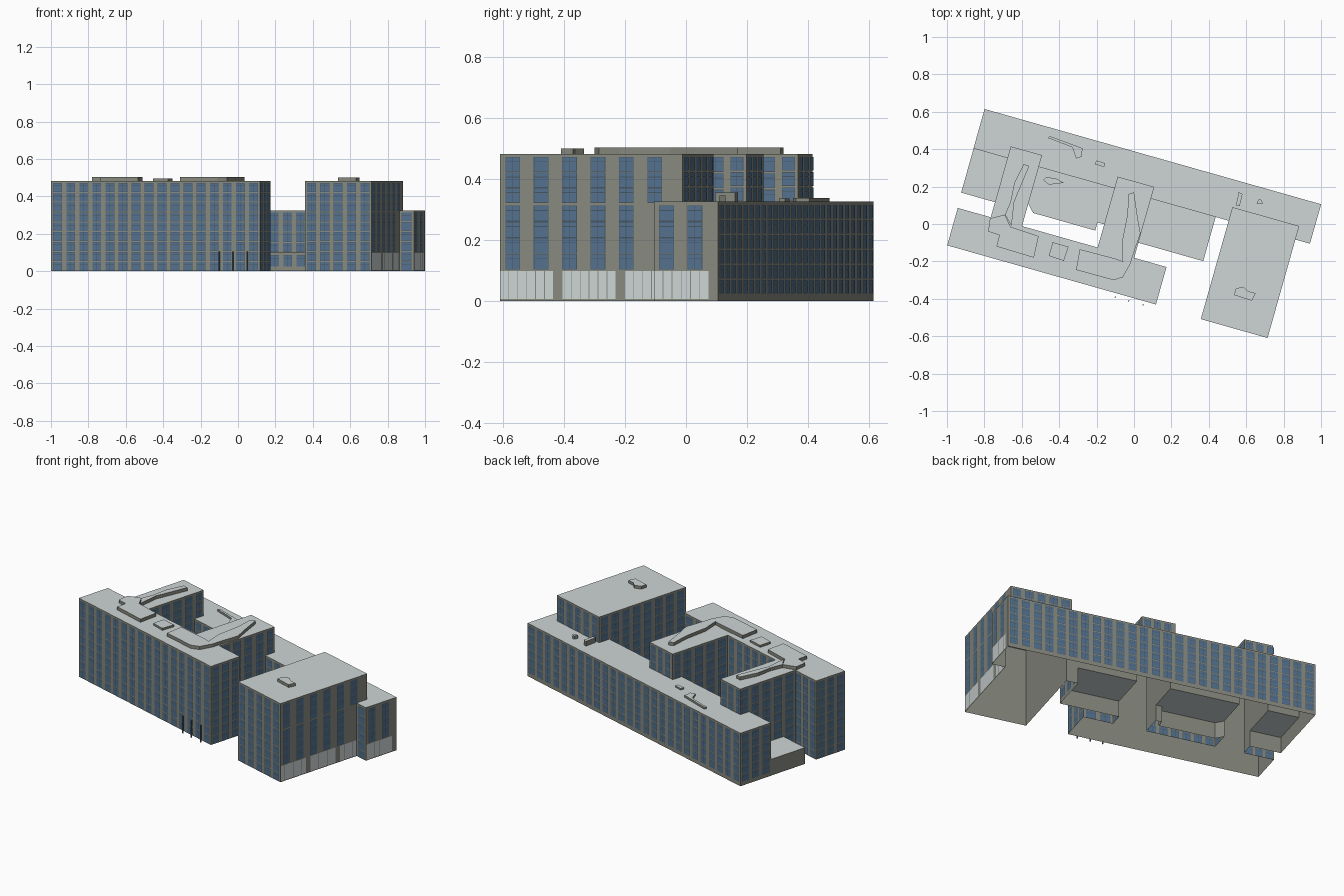
import bpy, bmesh, math
from mathutils import Vector

if "Cube" in bpy.data.objects:
    bpy.data.objects.remove(bpy.data.objects["Cube"])

C, S = math.cos(math.radians(15.8)), math.sin(math.radians(15.8))
FLOOR = 0.0533


def world(u, v):
    """Building grid (u along the long side, v to the back) to world xy."""
    return Vector((u * C + v * S, -u * S + v * C))


def material(name, rgb):
    m = bpy.data.materials.new(name)
    m.diffuse_color = (*rgb, 1)
    m.use_nodes = True
    m.node_tree.nodes["Principled BSDF"].inputs["Base Color"].default_value = m.diffuse_color
    return m


WALL = material("wall_stone", (0.24, 0.25, 0.21))
ROOF = material("roof_grey", (0.62, 0.67, 0.67))
GLASS = material("blue_glass", (0.085, 0.165, 0.27))
FRAME = material("dark_frame", (0.06, 0.09, 0.12))
PALE = material("pale_panel", (0.60, 0.66, 0.66))


def finish(name, bm, mats):
    mesh = bpy.data.meshes.new(name)
    bm.to_mesh(mesh)
    bm.free()
    for m in mats:
        mesh.materials.append(m)
    ob = bpy.data.objects.new(name, mesh)
    bpy.context.collection.objects.link(ob)
    return ob


def prism(name, pts, z0, z1, bottom=True, grid=True, mats=(WALL, ROOF)):
    """Upright prism over a counter-clockwise outline, with its own roof colour."""
    bm = bmesh.new()
    xy = [world(*p) if grid else Vector(p) for p in pts]
    lo = [bm.verts.new((*p, z0)) for p in xy]
    hi = [bm.verts.new((*p, z1)) for p in xy]
    n = len(xy)
    for i in range(n):
        j = (i + 1) % n
        bm.faces.new((lo[i], lo[j], hi[j], hi[i]))
    bm.faces.new(hi).material_index = 1
    if bottom:
        bm.faces.new(lo[::-1])
    return finish(name, bm, mats)


def rect(u0, u1, v0, v1):
    return [(u0, v0), (u1, v0), (u1, v1), (u0, v1)]


def panel(bm, a, d, n, s0, s1, z0, z1, off, mat):
    """Flat panel on a wall, from s0 to s1 along it, lifted off by a hair."""
    p, q = a + d * s0 + n * off, a + d * s1 + n * off
    vs = [bm.verts.new(c) for c in ((*p, z0), (*q, z0), (*q, z1), (*p, z1))]
    bm.faces.new(vs).material_index = mat


def facade(name, a, b, z0, z1, pitch=0.073, ratio=0.68, base=0.0, fill=0.9, fixed=False):
    """Window grid on the wall from a to b (outside on the right-hand side)."""
    a, b = world(*a), world(*b)
    length = (b - a).length
    d = (b - a).normalized()
    n = Vector((d.y, -d.x))
    cols = max(1, int(length / pitch) if fixed else round(length / pitch))
    step = pitch if fixed else length / cols
    rows = max(1, round((z1 - z0 - base) / FLOOR))
    fh = (z1 - z0 - base) / rows
    w = step * ratio
    g = 0.002
    bm = bmesh.new()
    for i in range(cols):
        s = (i + 0.45) * step - w / 2 if fixed else (i + 0.5) * step - w / 2
        for r in range(rows):
            z = z0 + base + (r + (1 - fill) / 2) * fh
            h = fh * fill
            panel(bm, a, d, n, s, s + w, z, z + h, 0.001, 1)
            mid = s + w / 2
            for x0, x1 in ((s + g, mid - g / 3), (mid + g / 3, s + w - g)):
                panel(bm, a, d, n, x0, x1, z + g, z + h * 0.66, 0.002, 0)
                panel(bm, a, d, n, x0, x1, z + h * 0.71, z + h - g, 0.002, 0)
    if base:  # pale ground-floor panels
        k = max(1, round(length / 0.031))
        for i in range(k):
            if i % 7 != 6:
                panel(bm, a, d, n, (i + 0.04) * length / k, (i + 0.96) * length / k,
                      z0 + 0.006, z0 + base - 0.004, 0.002, 2)
    return finish(name, bm, (GLASS, FRAME, PALE))


LOW, HIGH, ATR, E = 0.325, 0.482, 0.10, 0.853
EAST = dict(pitch=0.0967, ratio=0.52, base=0.102, fill=0.98, fixed=True)

# Volumes, overlapping so that they merge into one shell
comb = [(-.93, -.382), (.23, -.382), (.23, -.174), (.05, -.174), (.05, .22), (-.153, .22),
        (-.153, -.174), (-.573, -.174), (-.573, .22), (-.747, .22), (-.747, -.174), (-.93, -.174)]
shell = prism("building_shell", rect(-0.936, 0.934, 0.155, 0.374), 0, LOW)
volumes = [
    prism("comb_volume", comb, 0, HIGH),
    prism("east_block_volume", rect(0.482, E, -0.392, 0.23), 0, HIGH),
    prism("west_hall_volume", rect(-0.935, -0.72, -0.09, 0.18), 0, ATR),
    prism("court_hall_volume", [(-.535, -.09), (-.19, -.09), (-.19, -.045), (-.13, -.045),
                                (-.13, .18), (-.6, .18), (-.6, -.05), (-.573, -.05)], 0, ATR),
    prism("east_hall_volume", rect(0.02, 0.41, -0.09, 0.18), 0, ATR),
]
bpy.context.view_layer.objects.active = shell
for vol in volumes:
    mod = shell.modifiers.new("join", "BOOLEAN")
    mod.operation, mod.solver, mod.object = "UNION", "EXACT", vol
    bpy.ops.object.modifier_apply(modifier=mod.name)
    bpy.data.objects.remove(vol)

# The shell is open underneath
bm = bmesh.new()
bm.from_mesh(shell.data)
bm.normal_update()
floor = [f for f in bm.faces if f.normal.z < -0.9 and f.calc_center_median().z < 0.01]
bmesh.ops.delete(bm, geom=floor, context="FACES")
bm.to_mesh(shell.data)
bm.free()

# Windows of the rear bar
facade("rear_bar_back_windows", (0.934, .374), (-.936, .374), 0.022, LOW - 0.008)
facade("rear_bar_west_windows", (-.936, .374), (-.936, .155), 0.022, LOW - 0.008)
facade("rear_bar_east_windows", (.934, .155), (.934, .374), 0, LOW - 0.012, **EAST)
for i, (u0, u1, z) in enumerate([(-.936, -.747, ATR), (-.573, -.153, ATR), (.05, .41, ATR),
                                 (.41, .482, 0), (E, .934, 0)]):
    facade(f"rear_bar_front_windows_{i}", (u0, .155), (u1, .155), z, LOW - 0.008)

# Windows of the front building: long walls, wing ends, wing sides
for i in (0, 1, 2, 6, 10, 11):
    facade(f"front_building_windows_{i}", comb[i], comb[(i + 1) % 12], 0, HIGH - 0.008) if i != 6 else \
        facade("front_building_court_windows", comb[6], comb[7], 0, HIGH - 0.008)
for i, (u, east) in enumerate([(.05, True), (-.153, False), (-.573, True), (-.747, False)]):
    if i < 3:
        facade(f"wing_end_windows_{i}", (u, .22), (u - .19, .22), LOW, HIGH - 0.008) if east else None
    for k, (v0, v1, z) in enumerate([(-.174, -.09, 0), (-.09, .155, ATR), (.155, .22, LOW)]):
        a, b = ((u, v0), (u, v1)) if east else ((u, v1), (u, v0))
        facade(f"wing_side_windows_{i}_{k}", a, b, z, HIGH - 0.008)

# Windows of the east block; its east side has two tall window bands
facade("east_block_front_windows", (.482, -.392), (E, -.392), 0, HIGH - 0.008)
facade("east_block_lower_east_windows", (E, -.392), (E, .155), 0, LOW - 0.012, **EAST)
facade("east_block_upper_east_windows", (E, -.392), (E, .23), LOW - 0.004, HIGH - 0.01,
       **{**EAST, "base": 0})
facade("east_block_back_windows", (E, .23), (.482, .23), LOW, HIGH - 0.008)
facade("east_block_west_windows", (.482, .155), (.482, -.392), 0, HIGH - 0.008)
facade("east_block_upper_west_windows", (.482, .23), (.482, .155), LOW, HIGH - 0.008)

# Windows of the low halls
facade("court_hall_windows", (-.535, -.09), (-.19, -.09), 0.02, ATR - 0.01)
facade("east_hall_front_windows", (.05, -.09), (.41, -.09), 0.02, ATR - 0.01)
facade("east_hall_side_windows", (.41, -.09), (.41, .155), 0.02, ATR - 0.01)

# Roof plant, traced in world coordinates
TOP = 0.502
plant = {
    "west_plant_room": ([(-.735, -.12), (-.535, -.18), (-.51, -.065), (-.66, -.015), (-.69, .05),
                         (-.77, .03), (-.78, -.04), (-.72, -.06)], HIGH, TOP),
    "west_duct": ([(-.69, .05), (-.655, -.01), (-.64, .12), (-.56, .31), (-.59, .32), (-.64, .22),
                   (-.66, .12)], HIGH, TOP),
    "middle_plant_box": ([(-.455, -.17), (-.375, -.197), (-.35, -.122), (-.435, -.097)], HIGH, 0.495),
    "east_plant_room": ([(-.31, -.245), (-.11, -.30), (-.06, -.285), (-.02, -.215), (-.10, -.185),
                         (-.29, -.135)], HIGH, TOP),
    "east_duct": ([(-.06, -.20), (-.02, -.215), (.0, -.15), (.035, -.05), (.02, .03), (.0, .17),
                   (-.03, .16), (-.035, .05), (-.065, -.1)], HIGH, TOP),
    "east_block_hatch": ([(.535, -.38), (.63, -.41), (.65, -.37), (.61, -.36), (.585, -.335),
                          (.545, -.345)], HIGH, 0.50),
    "rear_duct": ([(-.46, .46), (-.33, .41), (-.31, .35), (-.28, .36), (-.275, .405), (-.45, .47)],
                  LOW, 0.338),
    "rear_vent": ([(-.21, .32), (-.16, .305), (-.155, .325), (-.20, .34)], LOW, 0.335),
    "rear_flue": ([(.545, .10), (.565, .095), (.58, .16), (.56, .17)], LOW, 0.355),
    "rear_cowl": ([(.655, .11), (.69, .11), (.68, .13), (.665, .13)], LOW, 0.345),
    "court_duct": ([(-.485, .235), (-.455, .21), (-.375, .22), (-.42, .245), (-.47, .25)], ATR, 0.11),
}
for name, (pts, z0, z1) in plant.items():
    prism(name, pts, z0, z1, bottom=False, grid=False)

# Slim poles in front of the entrance
for i, u in enumerate((0.01, 0.085, 0.165)):
    prism(f"entrance_pole_{i}", rect(u - .003, u + .003, -.406, -.400), 0, 0.105, mats=(GLASS, GLASS))
